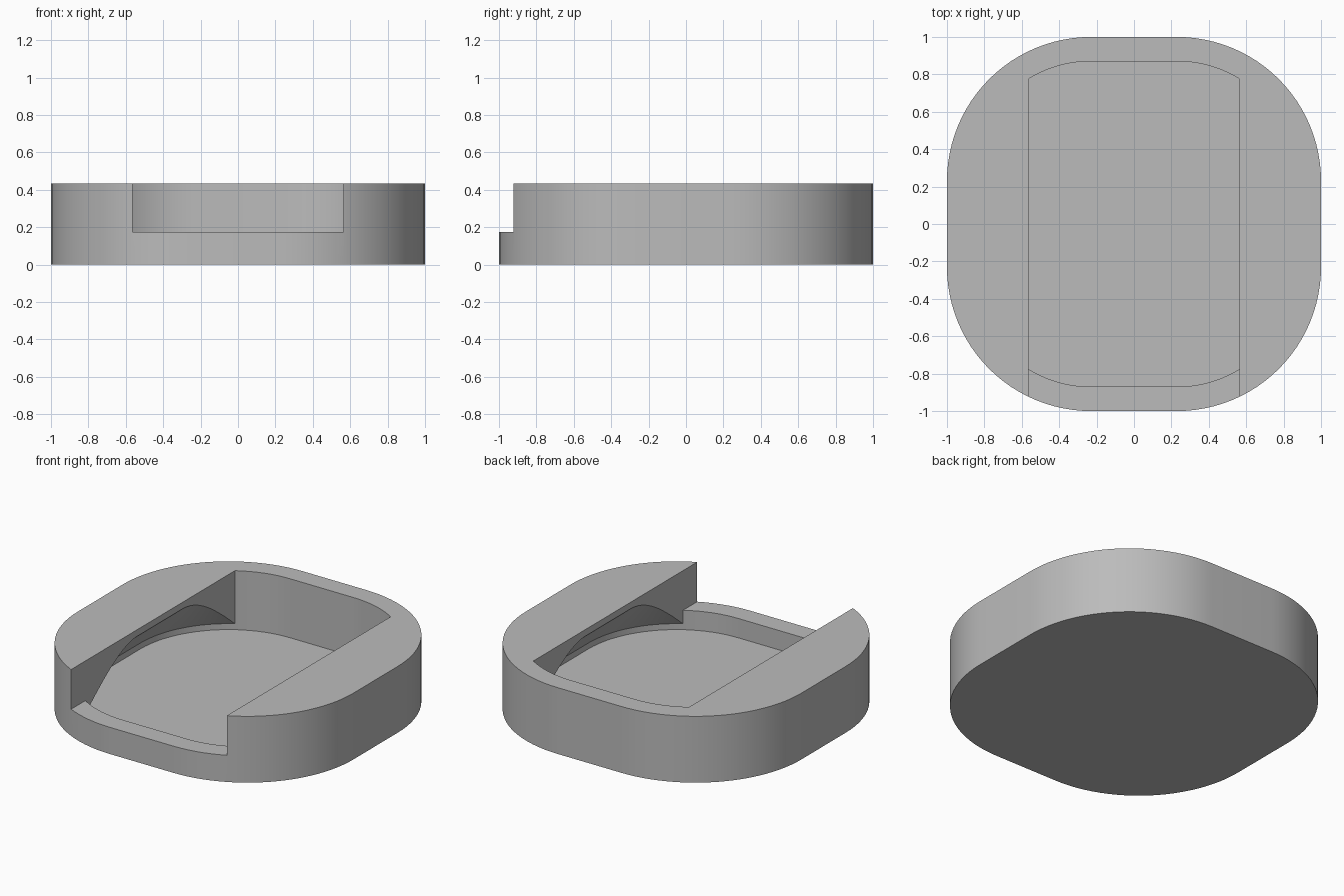
import bpy
import bmesh
import math

cube = bpy.data.objects.get("Cube")
if cube:
    bpy.data.objects.remove(cube, do_unlink=True)

HEIGHT = 0.435
STRAIGHT = 0.23      # half length of each straight side
CAVITY = 0.87        # half width of the cavity
SLOT = 0.565         # half width of the top slot
FLOOR, SHOULDER, LEDGE = 0.048, 0.087, 0.175
STEPS = 24           # segments per rounded corner

grey = bpy.data.materials.new("plain_grey")
grey.use_nodes = True
colour = (0.5, 0.5, 0.5, 1)
grey.diffuse_color = colour
grey.node_tree.nodes["Principled BSDF"].inputs["Base Color"].default_value = colour


def outline(half):
    """Rounded square whose corner arcs share fixed centres."""
    radius = half - STRAIGHT
    points = []
    for corner in range(4):
        mid = math.radians(45 + 90 * corner)
        cx = math.copysign(STRAIGHT, math.cos(mid))
        cy = math.copysign(STRAIGHT, math.sin(mid))
        for i in range(STEPS + 1):
            a = math.radians(90 * (corner + i / STEPS))
            points.append((cx + radius * math.cos(a), cy + radius * math.sin(a)))
    return points


def loft(name, sections):
    """Solid through rounded squares given as (half width, height)."""
    bm = bmesh.new()
    rings = [[bm.verts.new((x, y, z)) for x, y in outline(half)]
             for half, z in sections]
    for low, high in zip(rings, rings[1:]):
        for i in range(len(low)):
            j = (i + 1) % len(low)
            bm.faces.new((low[i], low[j], high[j], high[i]))
    bm.faces.new(rings[0][::-1])
    bm.faces.new(rings[-1])
    return finish(name, bm)


def box(name, low, high):
    bm = bmesh.new()
    bmesh.ops.create_cube(bm, size=1)
    for v in bm.verts:
        v.co = [h if c > 0 else l for c, l, h in zip(v.co, low, high)]
    return finish(name, bm)


def finish(name, bm):
    bmesh.ops.recalc_face_normals(bm, faces=bm.faces)
    mesh = bpy.data.meshes.new(name)
    bm.to_mesh(mesh)
    bm.free()
    mesh.materials.append(grey)
    obj = bpy.data.objects.new(name, mesh)
    bpy.context.collection.objects.link(obj)
    return obj


def combine(target, tool, operation):
    mod = target.modifiers.new(operation.lower(), 'BOOLEAN')
    mod.operation, mod.solver, mod.object = operation, 'EXACT', tool
    bpy.context.view_layer.objects.active = target
    bpy.ops.object.modifier_apply(modifier=mod.name)
    bpy.data.objects.remove(tool, do_unlink=True)


# Rounded block
tray = loft("tray_body", [(1, 0), (1, HEIGHT)])

# Undercut cavity with sloping overhangs
taper = CAVITY - SLOT + 0.02
cavity = loft("cavity_cutter", [(CAVITY, FLOOR), (CAVITY, SHOULDER),
                                (CAVITY - taper, SHOULDER + taper)])
combine(tray, cavity, 'DIFFERENCE')

# Straight-sided slot through the top
slot = loft("slot_cutter", [(CAVITY, FLOOR), (CAVITY, 1)])
combine(slot, box("slot_limits", (-SLOT, -1, -1), (SLOT, 1, 2)), 'INTERSECT')
combine(tray, slot, 'DIFFERENCE')

# Opening over the low front lip
combine(tray, box("front_cutter", (-SLOT, -1.2, LEDGE), (SLOT, 0, 1)), 'DIFFERENCE')

bpy.ops.object.select_all(action='DESELECT')
tray.select_set(True)
bpy.context.view_layer.objects.active = tray
bpy.ops.object.shade_smooth_by_angle(angle=math.radians(20))
